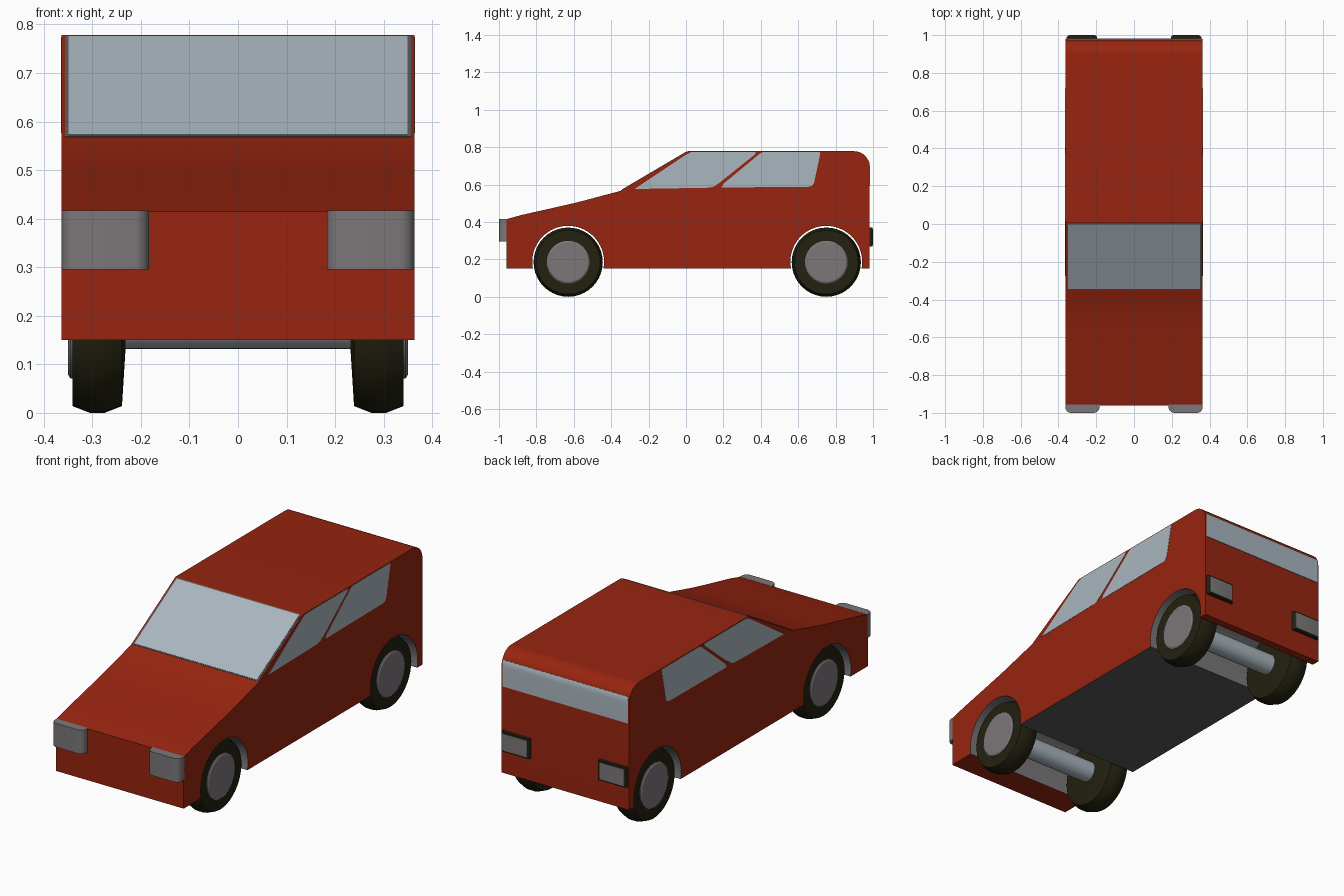
import bpy, bmesh, math
from mathutils import Vector

if "Cube" in bpy.data.objects:
    bpy.data.objects.remove(bpy.data.objects["Cube"])


def mat(name, r, g, b):
    m = bpy.data.materials.new(name)
    m.diffuse_color = (r, g, b, 1)
    m.use_nodes = True
    m.node_tree.nodes["Principled BSDF"].inputs["Base Color"].default_value = m.diffuse_color
    return m


RED = mat("red paint", 0.31, 0.018, 0.005)
GLASS = mat("pale glass", 0.40, 0.47, 0.52)
GREY = mat("light grey", 0.20, 0.185, 0.195)
DARK = mat("dark grey", 0.10, 0.10, 0.10)
TYRE = mat("black rubber", 0.017, 0.015, 0.005)


def finish(name, bm, *mats):
    bmesh.ops.recalc_face_normals(bm, faces=bm.faces)
    me = bpy.data.meshes.new(name)
    bm.to_mesh(me)
    bm.free()
    for m in mats:
        me.materials.append(m)
    ob = bpy.data.objects.new(name, me)
    bpy.context.collection.objects.link(ob)
    return ob


def prism(pts, x0, x1):
    """Side profile of (y, z) points extruded along x."""
    bm = bmesh.new()
    f = bm.faces.new([bm.verts.new((x0, y, z)) for y, z in pts])
    ext = bmesh.ops.extrude_face_region(bm, geom=[f])
    bmesh.ops.translate(bm, vec=(x1 - x0, 0, 0),
                        verts=[v for v in ext["geom"] if isinstance(v, bmesh.types.BMVert)])
    return bm


def lathe(profile, cy, cz, side=1, n=40):
    """(x, r) profile spun around an x-parallel axis."""
    bm = bmesh.new()
    vs = [bm.verts.new((side * x, cy, cz + r)) for x, r in profile]
    es = [bm.edges.new(p) for p in zip(vs, vs[1:])]
    bmesh.ops.spin(bm, geom=vs + es, cent=(0, cy, cz), axis=(1, 0, 0),
                   angle=math.tau, steps=n)
    bmesh.ops.remove_doubles(bm, verts=bm.verts, dist=1e-5)
    return bm


def arc(cy, cz, r, a0, a1, n):
    return [(cy + r * math.cos(math.radians(a0 + (a1 - a0) * i / n)),
             cz + r * math.sin(math.radians(a0 + (a1 - a0) * i / n))) for i in range(n + 1)]


def box(x0, x1, y0, y1, z0, z1, front_y, bevel):
    """Box with the vertical edges at front_y rounded."""
    bm = prism([(y0, z0), (y1, z0), (y1, z1), (y0, z1)], x0, x1)
    es = [e for e in bm.edges if all(abs(v.co.y - front_y) < 1e-4 for v in e.verts)
          and abs(e.verts[0].co.z - e.verts[1].co.z) > 1e-4]
    bmesh.ops.bevel(bm, geom=es, offset=bevel, segments=5, profile=0.5, affect='EDGES')
    return bm


W = 0.363
AXLES = {"front": -0.63, "rear": 0.75}
AR, AZ = 0.192, 0.187
low = math.degrees(math.asin((AZ - 0.15) / AR))

# Body shell with wheel arches cut through the outline
outline = [(-0.96, 0.15), (-0.96, 0.415), (-0.88, 0.437), (-0.72, 0.473), (-0.58, 0.505),
           (-0.35, 0.566), (0.01, 0.778)]
outline += arc(0.90, 0.698, 0.08, 90, 0, 10) + [(0.98, 0.15)]
for cy in (AXLES["rear"], AXLES["front"]):
    outline += arc(cy, AZ, AR, -low, 180 + low, 32)
bm = prism(outline, -W, W)
bm.normal_update()
for f in bm.faces:
    c = f.calc_center_median()
    if len(f.verts) > 4:
        continue
    if any(math.hypot(c.y - a, c.z - AZ) < AR + 0.002 for a in AXLES.values()):
        f.material_index = 1                       # arch lining
    elif c.z < 0.151 and -0.3 < c.y < 0.4:
        f.material_index = 2                       # floor
finish("body", bm, RED, GREY, DARK)

# Windscreen: dark seal with a glass plate on top
a, b = Vector((-0.35, 0.566)), Vector((0.01, 0.778))
d = (b - a).normalized()
nrm = Vector((-d.y, d.x))
for name, gap, hw, t, m in (("windscreen_seal", 0.004, 0.356, 0.0015, DARK),
                            ("windscreen", 0.009, 0.349, 0.003, GLASS)):
    p, q = a + d * gap, b - d * gap
    finish(name, prism([p - nrm * 0.002, q - nrm * 0.002, q + nrm * t, p + nrm * t], -hw, hw), m)

# Rear window wrapping slightly onto the roof curve
outer = [(0.983, 0.595)] + arc(0.90, 0.698, 0.083, 0, 22, 4)
inner = arc(0.90, 0.698, 0.078, 22, 0, 4) + [(0.978, 0.595)]
finish("rear_window", prism(outer + inner, -0.357, 0.357), GLASS)

# Side windows
front_win = [(-0.275, 0.576), (0.125, 0.583), (0.15, 0.59), (0.18, 0.61), (0.37, 0.762),
             (0.372, 0.774), (0.03, 0.774), (0.0, 0.76)]
rear_win = [(0.19, 0.584), (0.655, 0.588), (0.675, 0.594), (0.685, 0.61), (0.718, 0.765),
            (0.714, 0.774), (0.412, 0.774), (0.395, 0.766), (0.198, 0.602)]
for s, side in ((1, "right"), (-1, "left")):
    for name, pts in (("front", front_win), ("rear", rear_win)):
        finish(f"{side}_{name}_window", prism(pts, s * (W - 0.002), s * (W + 0.0015)), GLASS)

    # Headlights and framed tail lights
    finish(f"{side}_headlight",
           box(s * 0.183, s * W, -1.0, -0.955, 0.295, 0.417, -1.0, 0.03), GREY)
    finish(f"{side}_tail_light_frame",
           box(s * 0.195, s * 0.357, 0.975, 0.997, 0.268, 0.37, 0.997, 0.012), TYRE)
    finish(f"{side}_tail_light",
           box(s * 0.204, s * 0.348, 0.99, 1.0, 0.276, 0.362, 1.0, 0.002), GREY)

    # Wheels
    for name, cy in AXLES.items():
        finish(f"{side}_{name}_tyre", lathe(
            [(0.232, 0), (0.232, 0.06), (0.239, 0.171), (0.275, 0.185), (0.305, 0.185),
             (0.341, 0.171), (0.341, 0.11), (0.335, 0)], cy, 0.185, s), TYRE)
        finish(f"{side}_{name}_hub", lathe(
            [(0.33, 0), (0.33, 0.114), (0.345, 0.114), (0.35, 0.106), (0.35, 0)],
            cy, 0.185, s), GREY)

# Axles
for name, cy in AXLES.items():
    finish(f"{name}_axle", lathe([(-0.24, 0), (-0.24, 0.053), (0.24, 0.053), (0.24, 0)],
                                 cy, 0.185), GLASS)

# Smooth shading with sharp edges kept
bpy.ops.object.select_all(action='SELECT')
bpy.context.view_layer.objects.active = bpy.context.selected_objects[0]
bpy.ops.object.shade_smooth_by_angle(angle=math.radians(28))
